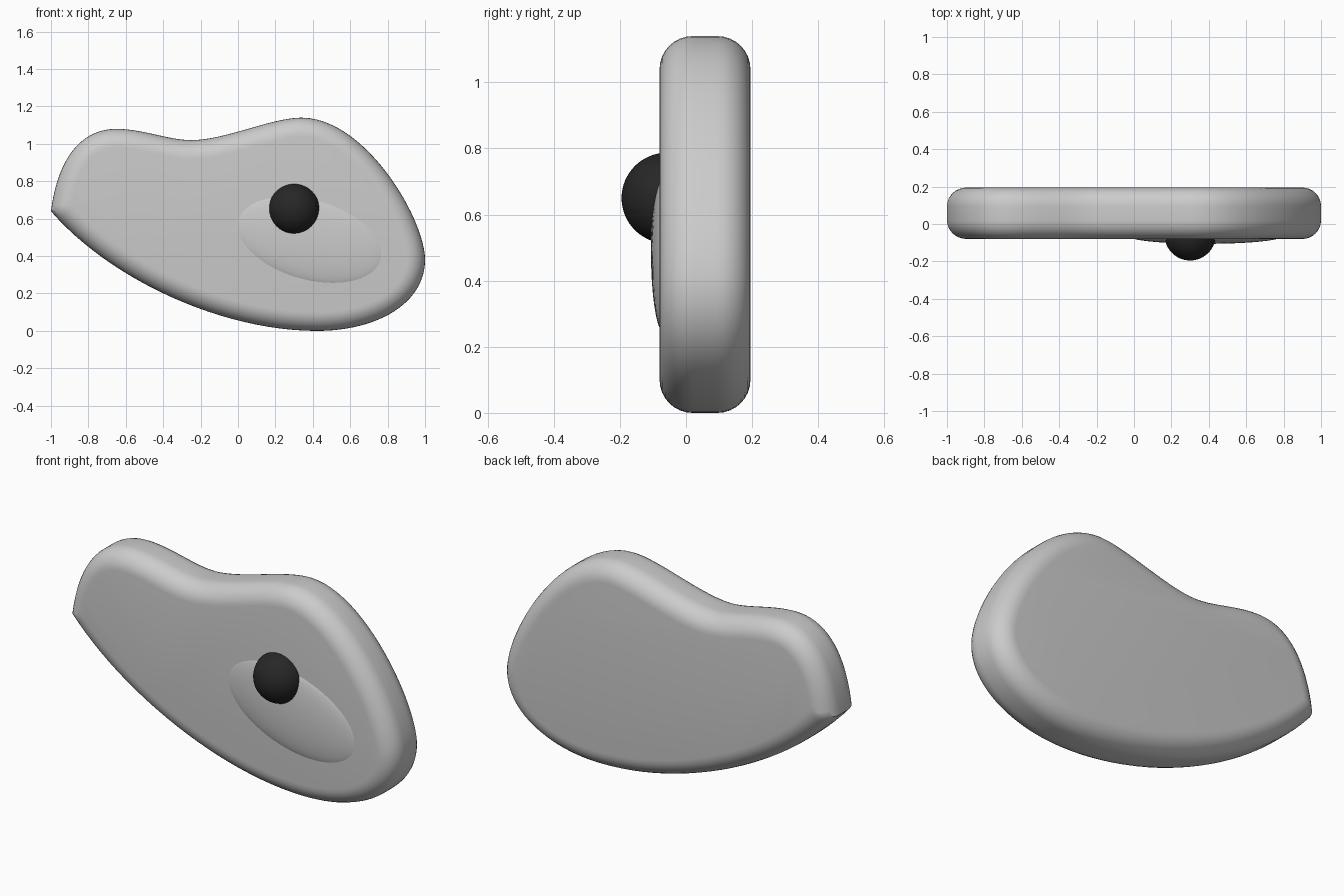
import bpy, bmesh, math
from mathutils import Vector
from mathutils.geometry import interpolate_bezier

if "Cube" in bpy.data.objects:
    bpy.data.objects.remove(bpy.data.objects["Cube"])

# Outline in (x, z), clockwise from the sharp corner: left handle, point, right handle
KNOTS = [
    ((-0.68, 0.27), (-1.00, 0.64), (-0.96, 0.95)),
    ((-0.82, 1.08), (-0.65, 1.08), (-0.51, 1.08)),
    ((-0.37, 1.02), (-0.25, 1.02), (-0.07, 1.02)),
    ((0.18, 1.14), (0.34, 1.14), (0.68, 1.14)),
    ((1.00, 0.60), (1.00, 0.38), (1.00, 0.15)),
    ((0.75, 0.00), (0.42, 0.00), (-0.08, 0.00)),
]
FRONT, BACK, RADIUS, STEPS = -0.08, 0.195, 0.1, 8


def sample_outline():
    pts = []
    for i, (_, p, h1) in enumerate(KNOTS):
        h2, q, _ = KNOTS[(i + 1) % len(KNOTS)]
        seg = interpolate_bezier(*[Vector((*v, 0)) for v in (p, h1, h2, q)], 25)
        pts += [Vector(v[:2]) for v in seg[:-1]]
    return pts


def inset(pts, d):
    """Shift the outline inwards by d, keeping a clean mitre at the corner."""
    n = len(pts)
    a = (pts[1] - pts[0]).normalized()
    b = (pts[-1] - pts[0]).normalized()
    half = a.angle(b) / 2
    mitre = pts[0] + (a + b).normalized() * d / math.sin(half)
    ring = []
    for i, p in enumerate(pts):
        t = (pts[(i + 1) % n] - pts[i - 1]).normalized()
        near = (p - pts[0]).length * math.tan(half) < 1.1 * d
        ring.append(mitre if i == 0 or near else p + Vector((t.y, -t.x)) * d)
    return ring


def finish(obj, name):
    obj.name = name
    bpy.ops.object.select_all(action='DESELECT')
    obj.select_set(True)
    bpy.context.view_layer.objects.active = obj
    bpy.ops.object.shade_smooth_by_angle(angle=math.radians(40))
    return obj


def ellipsoid(name, center, scale, tilt=0.0):
    bpy.ops.mesh.primitive_uv_sphere_add(segments=64, ring_count=32, radius=1,
                                         location=center, rotation=(0, tilt, 0))
    obj = bpy.context.object
    obj.scale = scale
    return finish(obj, name)


# Body: slab with fully rounded front and back rims
arc = [i / STEPS * math.pi / 2 for i in range(STEPS + 1)]
profile = [(RADIUS * (1 - math.sin(a)), FRONT + RADIUS * (1 - math.cos(a))) for a in arc]
profile += [(d, FRONT + BACK - y) for d, y in reversed(profile)]

outline = sample_outline()
bm = bmesh.new()
rings = [[bm.verts.new((p.x, y, p.y)) for p in inset(outline, d)] for d, y in profile]
for r0, r1 in zip(rings, rings[1:]):
    for i in range(len(r0)):
        j = (i + 1) % len(r0)
        bm.faces.new((r0[i], r0[j], r1[j], r1[i]))
bm.faces.new(rings[0])
bm.faces.new(rings[-1])
bmesh.ops.remove_doubles(bm, verts=bm.verts, dist=1e-5)
bmesh.ops.recalc_face_normals(bm, faces=bm.faces)
mesh = bpy.data.meshes.new("body")
bm.to_mesh(mesh)
bm.free()
body = bpy.data.objects.new("body", mesh)
bpy.context.collection.objects.link(body)
finish(body, "body")

# Shallow oval bulge on the front
ellipsoid("cheek", (0.383, -0.066, 0.487), (0.42, 0.04, 0.226), math.radians(15.8))

# Dark ball eye
eye = ellipsoid("eye", (0.30, -0.058, 0.65), (0.137, 0.137, 0.137))
dark = bpy.data.materials.new("dark")
dark.diffuse_color = (0.02, 0.02, 0.02, 1)
dark.use_nodes = True
dark.node_tree.nodes["Principled BSDF"].inputs["Base Color"].default_value = dark.diffuse_color
eye.data.materials.append(dark)
